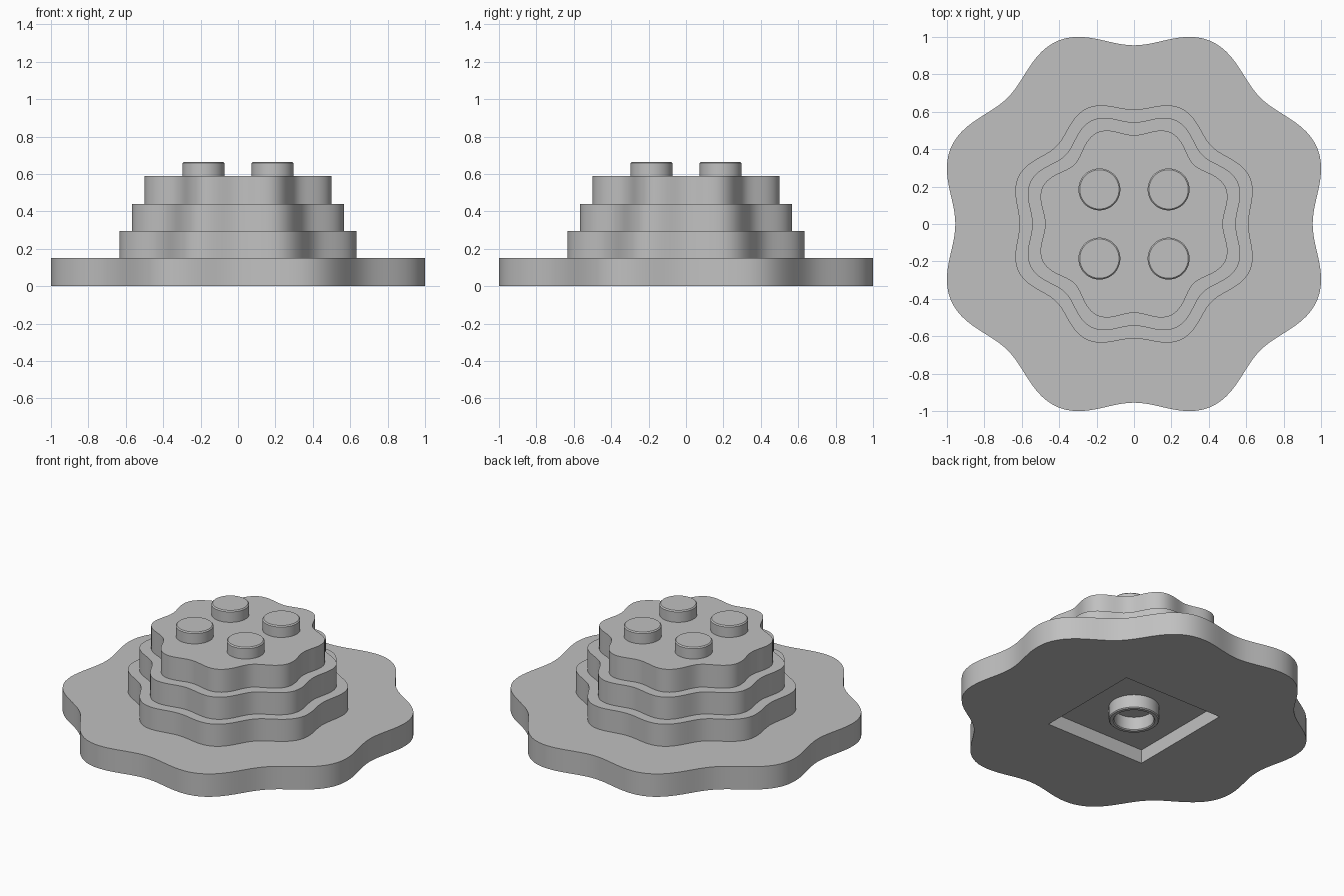
import bpy
import bmesh
from math import cos, sin, pi, radians

cube = bpy.data.objects.get("Cube")
if cube:
    bpy.data.objects.remove(cube, do_unlink=True)

grey = bpy.data.materials.new("light_grey")
grey.use_nodes = True
colour = (0.53, 0.53, 0.53, 1)
grey.diffuse_color = colour
grey.node_tree.nodes["Principled BSDF"].inputs["Base Color"].default_value = colour


def finish(name, bm):
    """Turn a bmesh into a grey object with consistent normals."""
    bmesh.ops.recalc_face_normals(bm, faces=bm.faces[:])
    mesh = bpy.data.meshes.new(name)
    bm.to_mesh(mesh)
    bm.free()
    mesh.materials.append(grey)
    obj = bpy.data.objects.new(name, mesh)
    bpy.context.collection.objects.link(obj)
    return obj


def activate(obj):
    bpy.ops.object.select_all(action="DESELECT")
    obj.select_set(True)
    bpy.context.view_layer.objects.active = obj


def smooth(obj):
    activate(obj)
    bpy.ops.object.shade_smooth_by_angle(angle=radians(30))


def wavy_slab(name, radius, wave, corner, z0, z1, steps=192):
    """Slab with an eight-lobed outline; corner deepens the diagonal dips."""
    bm = bmesh.new()
    ring = []
    for i in range(steps):
        a = 2 * pi * i / steps
        r = radius - wave * cos(8 * a) + corner * cos(4 * a)
        ring.append(bm.verts.new((r * cos(a), r * sin(a), z0)))
    bottom = bm.faces.new(ring)
    top = bmesh.ops.extrude_face_region(bm, geom=[bottom], use_keep_orig=True)
    verts = [g for g in top["geom"] if isinstance(g, bmesh.types.BMVert)]
    bmesh.ops.translate(bm, verts=verts, vec=(0, 0, z1 - z0))
    return finish(name, bm)


def lathe(name, profile, x=0, y=0, closed=False, steps=64):
    """Spin a radius/height profile about a vertical axis at x, y."""
    bm = bmesh.new()
    rings = [[bm.verts.new((x + r * cos(2 * pi * i / steps),
                            y + r * sin(2 * pi * i / steps), z))
              for i in range(steps)] for r, z in profile]
    pairs = list(zip(rings, rings[1:]))
    if closed:
        pairs.append((rings[-1], rings[0]))
    else:
        bm.faces.new(rings[0])
        bm.faces.new(rings[-1])
    for low, high in pairs:
        for i in range(steps):
            j = (i + 1) % steps
            bm.faces.new((low[i], low[j], high[j], high[i]))
    obj = finish(name, bm)
    smooth(obj)
    return obj


# Wide base plate with a square recess cut from below
base = wavy_slab("base_plate", 1.008, 0.0527, 0, 0, 0.15)
recess_depth = 0.09
bm = bmesh.new()
bmesh.ops.create_cube(bm, size=1)
bmesh.ops.scale(bm, verts=bm.verts, vec=(0.72, 0.72, 2 * recess_depth))
cutter = finish("recess_cutter", bm)
cutter.hide_render = True
activate(base)
cut = base.modifiers.new("recess", "BOOLEAN")
cut.operation = "DIFFERENCE"
cut.solver = "EXACT"
cut.object = cutter
bpy.ops.object.modifier_apply(modifier=cut.name)
bpy.data.objects.remove(cutter, do_unlink=True)
smooth(base)

# Three stepped tiers
tiers = [("lower_tier", 0.634, 0.034, 0.15, 0.295),
         ("middle_tier", 0.565, 0.033, 0.295, 0.44),
         ("upper_tier", 0.495, 0.032, 0.44, 0.59)]
for name, radius, wave, z0, z1 in tiers:
    smooth(wavy_slab(name, radius, wave, 0.012, z0, z1))

# Four round studs on top, each with a slightly eased rim
for side, sx in (("left", 1), ("right", -1)):
    for end, sy in (("front", -1), ("back", 1)):
        lathe(f"{end}_{side}_stud",
              [(0.112, 0.59), (0.112, 0.658), (0.105, 0.665)],
              sx * 0.185, sy * 0.185)

# Hollow socket tube inside the recess
lathe("socket_tube",
      [(0.15, recess_depth + 0.005), (0.15, 0.006), (0.144, 0),
       (0.124, 0), (0.118, 0.006), (0.118, recess_depth + 0.005)],
      closed=True)
